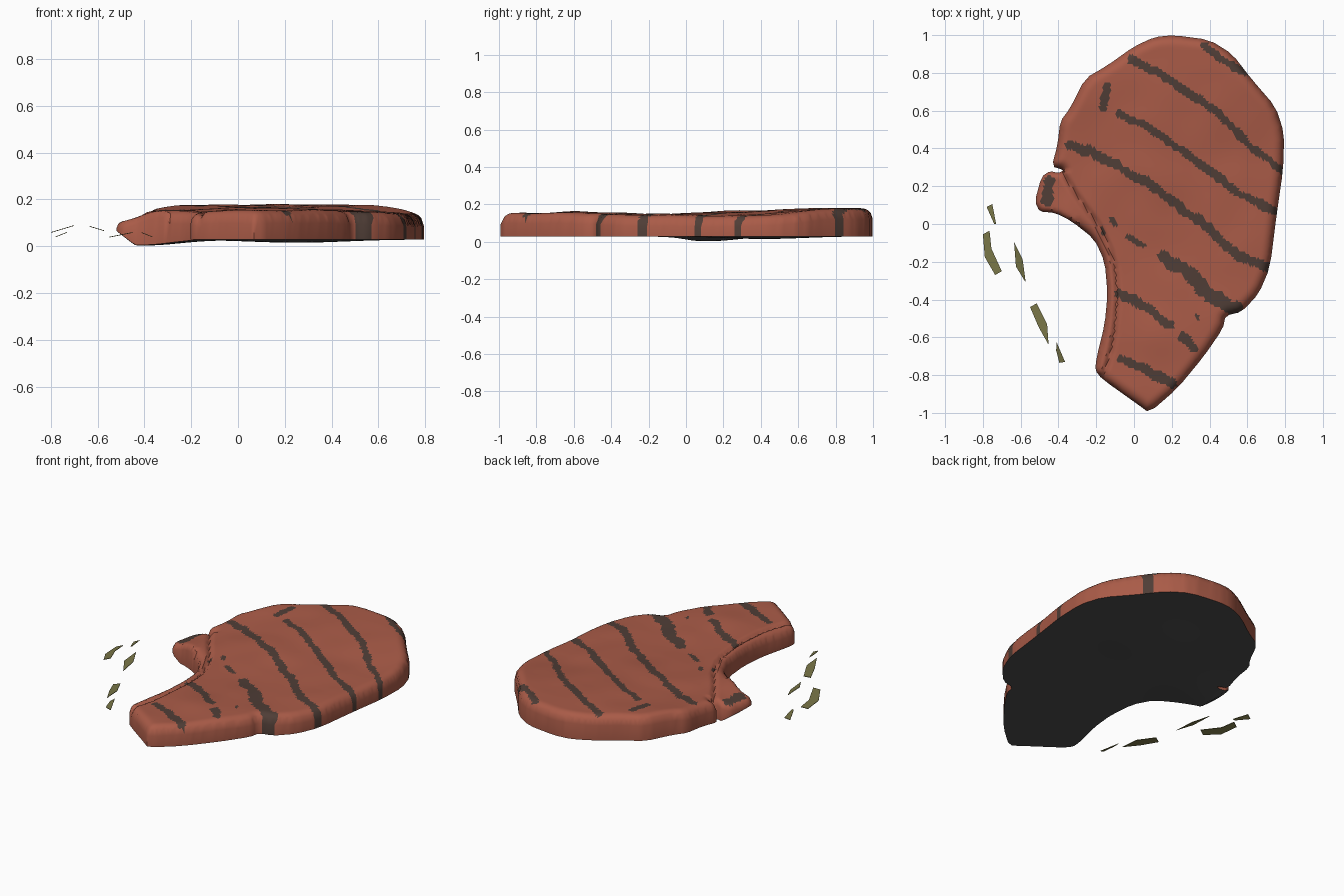
import bpy, bmesh, math
from mathutils import Vector, noise, geometry, kdtree

if "Cube" in bpy.data.objects:
    bpy.data.objects.remove(bpy.data.objects["Cube"])


def material(name, rgb):
    m = bpy.data.materials.new(name)
    m.diffuse_color = (*rgb, 1)
    m.use_nodes = True
    m.node_tree.nodes["Principled BSDF"].inputs["Base Color"].default_value = m.diffuse_color
    return m


MEAT = material("grilled meat", (0.40, 0.105, 0.064))
CHAR = material("char marks", (0.078, 0.047, 0.037))
BASE = material("dark underside", (0.075, 0.075, 0.075))
HERB = material("herb green", (0.19, 0.18, 0.063))


def points(flat):
    return [Vector(p) for p in zip(flat[::2], flat[1::2])]


def resample(pts, step):
    out = []
    for a, b in zip(pts, pts[1:]):
        n = max(1, round((b - a).length / step))
        out += [a.lerp(b, i / n) for i in range(n)]
    return out + [pts[-1]]


def smooth(pts, closed):
    # one round of corner cutting that keeps open ends
    out = []
    n = len(pts)
    for i in range(n if closed else n - 1):
        a, b = pts[i], pts[(i + 1) % n]
        out += [a.lerp(b, 0.2), a.lerp(b, 0.8)]
    return out if closed else [pts[0]] + out + [pts[-1]]


def tree(pts):
    kd = kdtree.KDTree(len(pts))
    for i, p in enumerate(pts):
        kd.insert((p.x, p.y, 0), i)
    kd.balance()
    return lambda p: kd.find((p[0], p[1], 0))[2]


def ramp(v, a, b):
    t = min(1, max(0, (v - a) / (b - a)))
    return t * t * (3 - 2 * t)


def bump(x, y, cx, cy, r):
    return math.exp(-((x - cx) ** 2 + (y - cy) ** 2) / (r * r))


# Chop outline seen from above, clockwise, with the notch beside the bone
outline = points([
    0.21, 1.0, 0.40, 0.975, 0.52, 0.90, 0.62, 0.77, 0.75, 0.62, 0.795, 0.48,
    0.79, 0.29, 0.755, 0.05, 0.72, -0.23, 0.66, -0.37, 0.57, -0.465,
    0.485, -0.485, 0.47, -0.555, 0.37, -0.70, 0.23, -0.87, 0.08, -1.0,
    0.02, -0.955, -0.17, -0.82, -0.205, -0.775, -0.20, -0.715, -0.155, -0.53,
    -0.14, -0.37, -0.155, -0.20, -0.21, -0.08, -0.33, 0.015, -0.42, 0.06,
    -0.50, 0.065, -0.525, 0.12, -0.49, 0.25, -0.445, 0.28, -0.40, 0.27,
    -0.37, 0.285, -0.435, 0.305, -0.405, 0.42, -0.39, 0.545, -0.34, 0.61,
    -0.26, 0.77, -0.14, 0.84, 0.0, 0.94, 0.11, 0.99])
outline = smooth(outline, True)
rim = resample(outline + outline[:1], 0.018)[:-1]
edge_dist = tree(resample(rim + rim[:1], 0.004))

# Seam between rib bone and meat
seam = smooth(points([-0.38, 0.27, -0.29, 0.13, -0.18, -0.015, -0.105, -0.185,
                      -0.087, -0.37, -0.11, -0.635, -0.17, -0.83]), False)
seam_dist = tree(resample(seam, 0.005))

# Grill marks: half width followed by the path
marks = [(w, tree(resample(points(p), 0.008))) for w, p in [
    (0.019, [0.37, 0.945, 0.45, 0.88, 0.59, 0.80]),
    (0.022, [-0.01, 0.87, 0.16, 0.78, 0.43, 0.60, 0.61, 0.42, 0.79, 0.28]),
    (0.020, [-0.075, 0.58, 0.08, 0.51, 0.35, 0.32, 0.56, 0.16, 0.76, 0.06]),
    (0.025, [-0.34, 0.42, -0.21, 0.375, 0.08, 0.21, 0.35, 0.015, 0.56, -0.175, 0.72, -0.24]),
    (0.036, [0.16, -0.18, 0.27, -0.24, 0.41, -0.385, 0.53, -0.45]),
    (0.023, [-0.075, -0.365, 0.08, -0.45, 0.19, -0.54]),
    (0.026, [-0.065, -0.715, 0.055, -0.77, 0.2, -0.845]),
    (0.025, [0.26, -0.60, 0.315, -0.66]),
    (0.019, [-0.145, 0.73, -0.165, 0.62]),
    (0.014, [-0.035, -0.065, 0.055, -0.115]),
    (0.013, [-0.12, 0.025, -0.10, -0.005]),
    (0.012, [-0.17, -0.02, -0.16, -0.045]),
    (0.012, [0.335, -0.485, 0.34, -0.50]),
    (0.028, [-0.45, 0.22, -0.457, 0.12])]]


def on_bone(p):
    return p[0] < -0.30 and p[1] < 0.28


def top_z(p):
    x, y = p[0], p[1]
    z = 0.148 + 0.03 * ramp(y, 0.3, 0.85) + 0.012 * bump(x, y, 0.15, -0.6, 0.25)
    z += 0.018 * bump(x, y, 0.1, 0.35, 0.3) - 0.012 * ramp(x, 0.55, 0.8)
    z += 0.007 * noise.noise((x * 5, y * 5, 0.3))
    z -= 0.02 * math.exp(-(seam_dist(p) / 0.012) ** 2)
    z -= 0.045 * ramp(-x, 0.33, 0.52) * ramp(-y, -0.34, -0.27)
    d, r = edge_dist(p), 0.055 if not on_bone(p) else 0.03
    if d < r:
        z -= r * (1 - math.sqrt(max(0, 1 - (1 - d / r) ** 2)))
    return z


def bottom_z(p):
    x, y = p[0], p[1]
    z = 0.029 - 0.026 * bump(x, y, -0.40, 0.12, 0.22) - 0.014 * bump(x, y, 0.25, 0.42, 0.3)
    return z + (max(0, -0.44 - x) * 0.7 if y < 0.29 else 0)


def is_char(p):
    k = 1 + 0.55 * noise.noise((p[0] * 18, p[1] * 18, 1.7)) + 0.3 * noise.noise((p[0] * 45, p[1] * 45, 4))
    return any(dist(p) < w * k for w, dist in marks)


def chop_sheet(step):
    # triangulated sheet inside the outline
    pts = list(rim)
    for j in range(int(2 / step) + 1):
        for i in range(int(1.36 / step) + 1):
            p = Vector((-0.54 + (i + 0.5 * (j % 2)) * step, -1 + j * step))
            if edge_dist(p) > 0.4 * step:
                pts.append(p)
    n = len(rim)
    loop = [(i, (i + 1) % n) for i in range(n)]
    co, _, faces, *_ = geometry.delaunay_2d_cdt(pts, loop, [list(range(n))], 1, 1e-6)
    return co, faces


# Meat: undulating top, rounded rim, straight wall and dark underside
bm = bmesh.new()
co, faces = chop_sheet(0.014)
top = [bm.verts.new((p.x, p.y, top_z(p))) for p in co]
for f in faces:
    face = bm.faces.new([top[i] for i in f])
    if face.normal_update() or face.normal.z < 0:
        face.normal_flip()
    face.material_index = 1 if is_char(face.calc_center_median()) else 0
border = [e for e in bm.edges if e.is_boundary]
wall = bmesh.ops.extrude_edge_only(bm, edges=border)["geom"]
for v in wall:
    if isinstance(v, bmesh.types.BMVert):
        v.co.z = bottom_z(v.co)
co, faces = chop_sheet(0.04)
under = [bm.verts.new((p.x, p.y, bottom_z(p))) for p in co]
for f in faces:
    face = bm.faces.new([under[i] for i in f])
    face.normal_update()
    if face.normal.z > 0:
        face.normal_flip()
    face.material_index = 2
bmesh.ops.remove_doubles(bm, verts=[v for v in bm.verts if v.co.z < 0.06], dist=0.0005)
bmesh.ops.delete(bm, geom=[v for v in bm.verts if not v.link_faces], context="VERTS")
bmesh.ops.recalc_face_normals(bm, faces=bm.faces)


def finish(name, bm, mats):
    me = bpy.data.meshes.new(name)
    bm.to_mesh(me)
    bm.free()
    for m in mats:
        me.materials.append(m)
    ob = bpy.data.objects.new(name, me)
    bpy.context.collection.objects.link(ob)
    return ob


chop = finish("meat_chop", bm, [MEAT, CHAR, BASE])
bpy.context.view_layer.objects.active = chop
chop.select_set(True)
bpy.ops.object.shade_smooth_by_angle(angle=math.radians(45))

# Herb flakes: thin tilted leaves (height, slope along x, outline)
flakes = [
    (0.050, 0.4, [-0.78, 0.09, -0.75, 0.105, -0.73, 0.0, -0.74, 0.0]),
    (0.070, 0.3, [-0.80, -0.055, -0.765, -0.035, -0.755, -0.13, -0.70, -0.25, -0.735, -0.27, -0.79, -0.175]),
    (0.075, -0.3, [-0.635, -0.095, -0.59, -0.185, -0.573, -0.31, -0.625, -0.225]),
    (0.048, 0.2, [-0.55, -0.44, -0.515, -0.42, -0.46, -0.53, -0.452, -0.64, -0.505, -0.545]),
    (0.050, -0.4, [-0.41, -0.625, -0.365, -0.73, -0.395, -0.735, -0.412, -0.67])]
for n, (z, slope, flat) in enumerate(flakes):
    pts = points(flat)
    mid = sum(p.x for p in pts) / len(pts)
    bm = bmesh.new()
    f = bm.faces.new([bm.verts.new((p.x, p.y, z + slope * (p.x - mid))) for p in pts])
    ext = bmesh.ops.extrude_face_region(bm, geom=[f])["geom"]
    for v in ext:
        if isinstance(v, bmesh.types.BMVert):
            v.co.z += 0.003
    bmesh.ops.recalc_face_normals(bm, faces=bm.faces)
    finish(f"herb_flake_{n + 1}", bm, [HERB])
